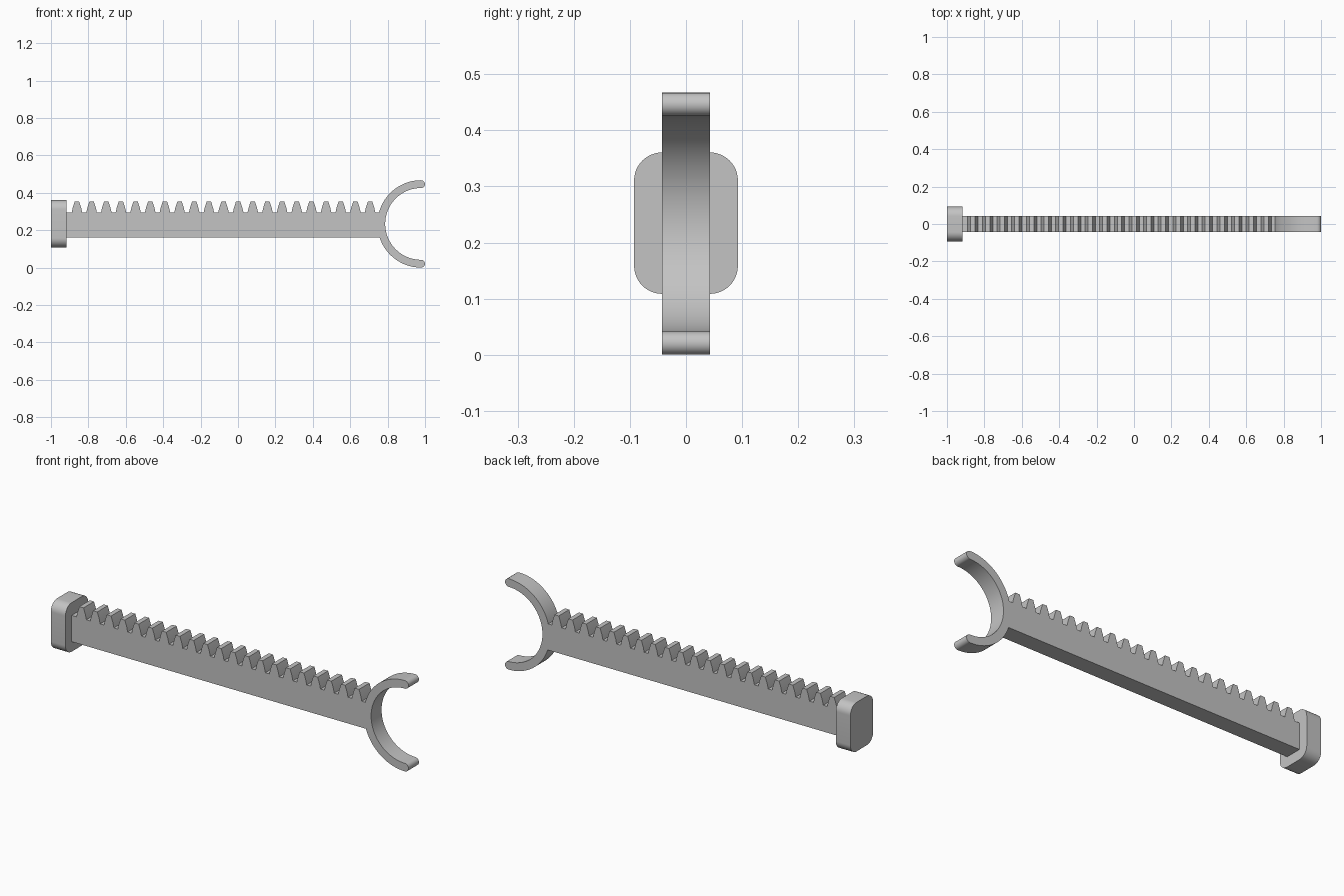
import bpy
import bmesh
from math import sin, cos, asin, pi, radians

cube = bpy.data.objects.get("Cube")
if cube:
    bpy.data.objects.remove(cube, do_unlink=True)

# Single grey material
grey = bpy.data.materials.new("plain grey")
grey.use_nodes = True
colour = (0.55, 0.55, 0.55, 1)
grey.diffuse_color = colour
grey.node_tree.nodes["Principled BSDF"].inputs["Base Color"].default_value = colour


def arc(cx, cy, r, a, b, n):
    """Points along an arc from angle a to angle b."""
    return [(cx + r * cos(a + (b - a) * i / n), cy + r * sin(a + (b - a) * i / n))
            for i in range(n + 1)]


def extrude(name, outline, place, offset):
    """Fill an outline and extrude it into a solid."""
    bm = bmesh.new()
    face = bm.faces.new([bm.verts.new(place(u, v)) for u, v in outline])
    moved = bmesh.ops.extrude_face_region(bm, geom=[face])["geom"]
    bmesh.ops.translate(bm, vec=offset,
                        verts=[g for g in moved if isinstance(g, bmesh.types.BMVert)])
    bmesh.ops.recalc_face_normals(bm, faces=bm.faces)
    mesh = bpy.data.meshes.new(name)
    bm.to_mesh(mesh)
    bm.free()
    mesh.materials.append(grey)
    obj = bpy.data.objects.new(name, mesh)
    bpy.context.collection.objects.link(obj)
    bpy.ops.object.select_all(action="DESELECT")
    obj.select_set(True)
    bpy.context.view_layer.objects.active = obj
    bpy.ops.object.shade_smooth_by_angle(angle=radians(30))
    return obj


# Toothed bar ending in a half-ring fork, as one side profile
left, bottom, root, tip = -0.917, 0.16, 0.295, 0.352
cx, cz, outer, inner = 0.979, 0.2335, 0.2335, 0.192
mid, cap = (outer + inner) / 2, (outer - inner) / 2
low = pi + asin((cz - bottom) / outer)
high = pi - asin((root - cz) / outer)

profile = [(left, bottom)]
profile += arc(cx, cz, outer, low, 1.5 * pi, 24)
profile += arc(cx, cz - mid, cap, -pi / 2, pi / 2, 12)[1:]
profile += arc(cx, cz, inner, 1.5 * pi, pi / 2, 56)[1:]
profile += arc(cx, cz + mid, cap, -pi / 2, pi / 2, 12)[1:]
profile += arc(cx, cz, outer, pi / 2, high, 24)[1:]

# Rack teeth, from the fork back to the end plate
teeth, first, pitch = 21, -0.861, 0.07835
flank = [(0.028, root), (0.0225, 0.32), (0.012, tip)]
for i in reversed(range(teeth)):
    x = first + i * pitch
    profile += [(x + w, z) for w, z in flank]
    profile += [(x - w, z) for w, z in reversed(flank)]
profile.append((left, root))

half = 0.0425
extrude("toothed_bar_with_fork", profile,
        lambda u, v: (u, -half, v), (0, 2 * half, 0))

# Rounded end plate
w, h, r, plate_z = 0.0925, 0.126, 0.05, 0.2345
plate = []
for k, (sx, sz) in enumerate([(1, 1), (-1, 1), (-1, -1), (1, -1)]):
    plate += arc(sx * (w - r), plate_z + sz * (h - r), r,
                 k * pi / 2, (k + 1) * pi / 2, 12)
extrude("end_plate", plate, lambda u, v: (-1, u, v), (left + 1, 0, 0))
